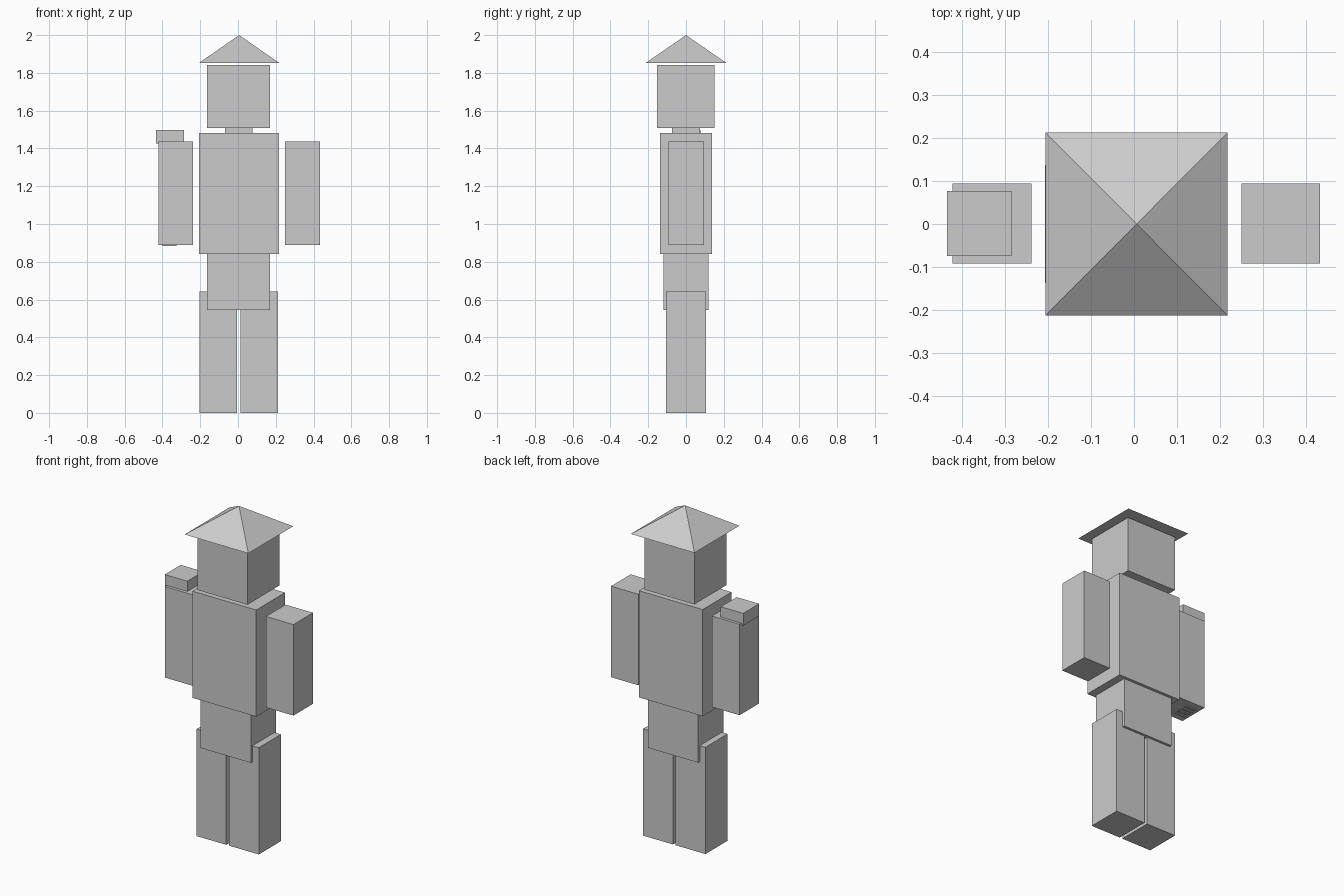
import bpy
import bmesh

cube = bpy.data.objects.get("Cube")
if cube:
    bpy.data.objects.remove(cube, do_unlink=True)

grey = bpy.data.materials.new("plain_grey")
grey.use_nodes = True
colour = (0.6, 0.6, 0.6, 1)
grey.diffuse_color = colour
grey.node_tree.nodes["Principled BSDF"].inputs["Base Color"].default_value = colour


def finish(name, bm):
    mesh = bpy.data.meshes.new(name)
    bm.to_mesh(mesh)
    bm.free()
    mesh.materials.append(grey)
    obj = bpy.data.objects.new(name, mesh)
    bpy.context.collection.objects.link(obj)
    return obj


def box(name, *spans):
    """Box from its (low, high) span on x, y and z."""
    bm = bmesh.new()
    bmesh.ops.create_cube(bm, size=1)
    for v in bm.verts:
        for i, (low, high) in enumerate(spans):
            v.co[i] = high if v.co[i] > 0 else low
    return finish(name, bm)


# Body
box("head", (-0.163, 0.17), (-0.153, 0.152), (1.508, 1.842))
box("neck", (-0.07, 0.078), (-0.075, 0.075), (1.475, 1.515))
box("torso", (-0.207, 0.217), (-0.137, 0.137), (0.842, 1.483))
box("pelvis", (-0.165, 0.17), (-0.12, 0.12), (0.545, 0.843))

# Limbs
arm_y, arm_z = (-0.092, 0.094), (0.889, 1.436)
leg_y, leg_z = (-0.105, 0.105), (0, 0.642)
box("left_arm", (0.25, 0.433), arm_y, arm_z)
box("right_arm", (-0.422, -0.238), arm_y, arm_z)
box("left_leg", (0.014, 0.212), leg_y, leg_z)
box("right_leg", (-0.203, -0.005), leg_y, leg_z)

# Shoulder block and the thin ridges under the right arm
box("shoulder_block", (-0.435, -0.285), (-0.074, 0.077), (1.425, 1.498))
for i in range(4):
    y = -0.05 + i * 0.03
    box(f"hand_ridge_{i + 1}", (-0.4, -0.325), (y, y + 0.016), (0.884, 0.895))

# Pyramid hat
bm = bmesh.new()
left, right, depth, brim, tip = -0.206, 0.218, 0.213, 1.853, 2.0
corners = [bm.verts.new((x, y, brim)) for x, y in
           ((left, -depth), (right, -depth), (right, depth), (left, depth))]
apex = bm.verts.new(((left + right) / 2, 0, tip))
bm.faces.new(corners[::-1])
for i in range(4):
    bm.faces.new((corners[i], corners[(i + 1) % 4], apex))
finish("hat", bm)
